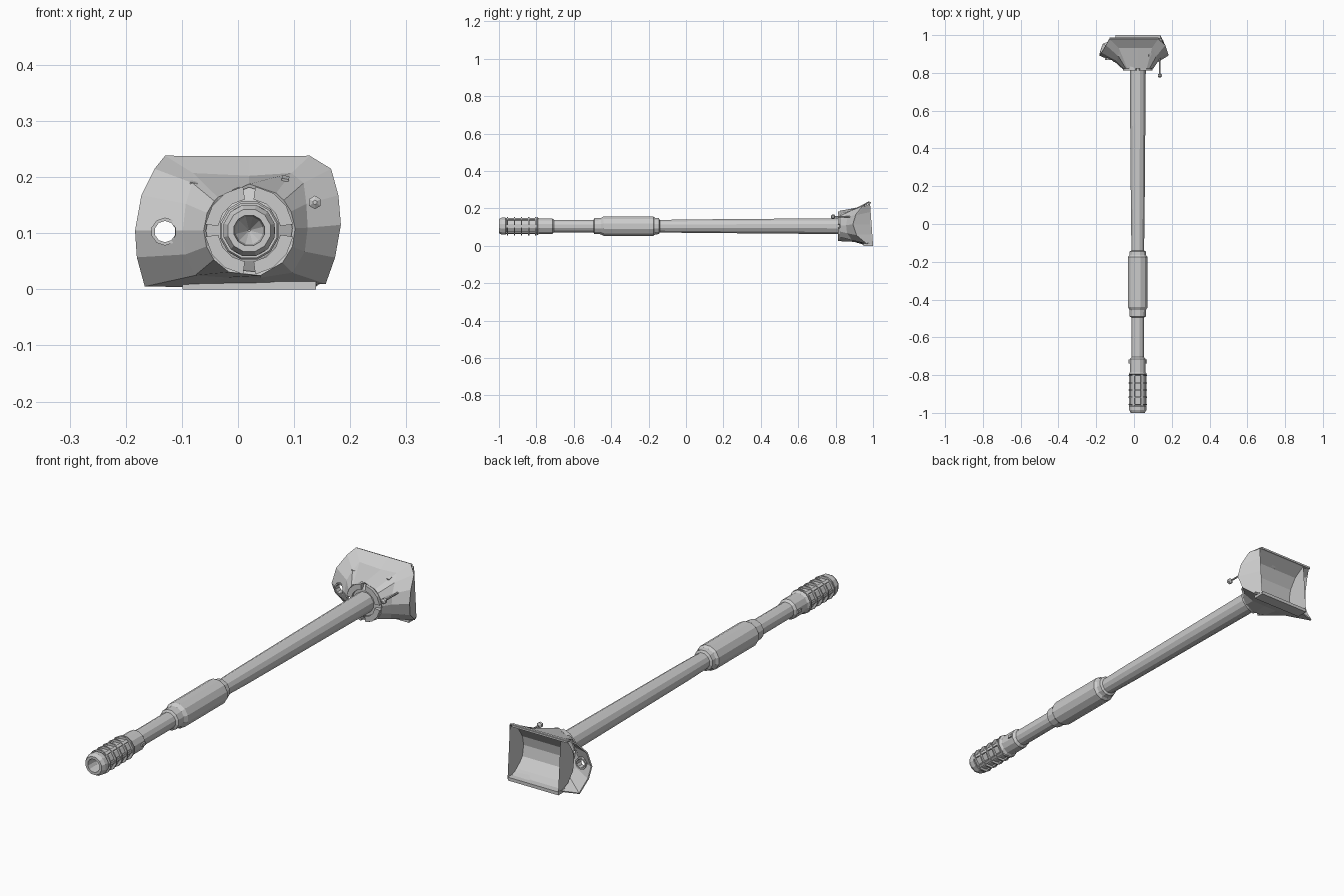
import bpy, bmesh, math
from mathutils import Vector

if "Cube" in bpy.data.objects:
    bpy.data.objects.remove(bpy.data.objects["Cube"])

CX, CZ = 0.02, 0.105   # bore axis


def make(name, verts, faces):
    me = bpy.data.meshes.new(name)
    me.from_pydata([tuple(v) for v in verts], [], faces)
    bm = bmesh.new()
    bm.from_mesh(me)
    bmesh.ops.recalc_face_normals(bm, faces=bm.faces)
    bm.to_mesh(me)
    bm.free()
    ob = bpy.data.objects.new(name, me)
    bpy.context.collection.objects.link(ob)
    return ob


def lathe(name, prof, cx=CX, cz=CZ, n=12, closed=False):
    """Revolve (y, radius) points about an axis along y."""
    verts, faces = [], []
    for y, r in prof:
        for i in range(n):
            a = 2 * math.pi * (i + 0.5) / n
            verts.append((cx + r * math.cos(a), y, cz + r * math.sin(a)))
    m = len(prof)
    for k in range(m if closed else m - 1):
        for i in range(n):
            a, b, j = k * n, (k + 1) % m * n, (i + 1) % n
            faces.append((a + i, a + j, b + j, b + i))
    if not closed:
        faces += [tuple(range(n)), tuple(range((m - 1) * n, m * n))]
    return make(name, verts, faces)


def box(name, loc, size, rot=(0, 0, 0)):
    bpy.ops.mesh.primitive_cube_add(size=1, location=loc, rotation=rot)
    ob = bpy.context.object
    ob.name, ob.scale = name, size
    return ob


def apply_mod(ob, kind, **props):
    m = ob.modifiers.new(kind, kind)
    for k, v in props.items():
        setattr(m, k, v)
    bpy.context.view_layer.objects.active = ob
    bpy.ops.object.modifier_apply(modifier=m.name)


# Barrel tube with bore sleeve, from collar to mantlet
lathe("barrel", [(-0.72, 0.034), (-0.15, 0.034), (0.0, 0.037), (0.83, 0.044)])
lathe("fume_extractor", [(-0.495, 0.034), (-0.49, 0.044), (-0.455, 0.045), (-0.44, 0.054),
                         (-0.175, 0.054), (-0.165, 0.046), (-0.145, 0.044), (-0.14, 0.034)])

# Muzzle brake: bored core, collar and fins
lathe("muzzle_core", [(-0.91, 0.002), (-0.95, 0.025), (-1.0, 0.028), (-1.0, 0.039), (-0.985, 0.047),
                      (-0.965, 0.047), (-0.96, 0.041), (-0.8, 0.041), (-0.795, 0.050),
                      (-0.785, 0.043), (-0.715, 0.043), (-0.705, 0.034)])
for i in range(5):
    y = -0.955 + i * 0.038
    lathe("muzzle_fin", [(y - .003, 0.038), (y - .003, 0.051), (y + .003, 0.051), (y + .003, 0.038)],
          closed=True)
for i in range(6):
    a = math.pi * i / 3
    box("muzzle_rib", (CX + .042 * math.cos(a), -0.88, CZ + .042 * math.sin(a)),
        (0.008, 0.165, 0.012), (0, -a, 0))
for s in (-1, 1):
    box("collar_lug", (CX + s * 0.042, -0.728, CZ), (0.012, 0.022, 0.012))

# Mantlet shell: lofted from collar circle through a mid ring to the curved rim
rim = [(-.13, .982, .233), (.02, .982, .233), (.128, .982, .233), (.165, .95, .21),
       (.176, .912, .165), (.18, .897, .115), (.17, .915, .06), (.155, .97, .015),
       (.06, .985, .012), (-.07, .985, .01), (-.165, .955, .01), (-.178, .915, .06),
       (-.181, .897, .105), (-.17, .912, .165), (-.148, .95, .21)]
mid = [(-.08, .935, .202), (.02, .935, .197), (.095, .935, .202), (.115, .89, .185),
       (.118, .868, .15), (.12, .86, .11), (.115, .865, .07), (.095, .89, .035),
       (.04, .90, .027), (-.02, .90, .027), (-.075, .89, .03), (-.09, .868, .065),
       (-.095, .86, .105), (-.09, .868, .15), (-.08, .89, .185)]
front = []
for x, y, z in mid:
    d = Vector((x - CX, 0, z - CZ)).normalized() * 0.077
    front.append((CX + d.x, 0.826, CZ + d.z))
n = len(rim)
faces = [(k * n + i, k * n + (i + 1) % n, (k + 1) * n + (i + 1) % n, (k + 1) * n + i)
         for k in (0, 1) for i in range(n)]
shell = make("mantlet_shell", front + mid + rim, faces)
apply_mod(shell, "SOLIDIFY", thickness=0.006, offset=-1)

# Sight port through the left side
cutter = lathe("port_cutter", [(0.8, 0.02), (1.0, 0.02)], -0.13, 0.103, 10)
apply_mod(shell, "BOOLEAN", object=cutter, operation='DIFFERENCE', solver='EXACT')
bpy.data.objects.remove(cutter)
port = lathe("sight_port_ring", [(0.868, 0.019), (0.868, 0.025), (0.895, 0.025), (0.895, 0.019)],
             -0.13, 0.103, 10, closed=True)

# Right cheek: joins the curved rim to the back edge of the cavity
edge = [(.14, .985, .226), (.14, .985, .18), (.14, .985, .115), (.14, .99, .06), (.14, .998, .006)]
side = [rim[2 + i] for i in (1, 2, 3, 4, 5)]
make("right_cheek", side + edge, [(i, i + 1, i + 6, i + 5) for i in range(4)])

# Curved inner cavity with end walls
arc = [(.984, .228), (.93, .195), (.90, .15), (.892, .11), (.90, .065), (.935, .025), (1.0, .005)]
xs = (-.098, .14)
m = len(arc)
cav = make("mantlet_cavity", [(x, y, z) for x in xs for y, z in arc],
           [(i, i + 1, m + i + 1, m + i) for i in range(m - 1)]
           + [tuple(range(m)), tuple(range(m, 2 * m))])

# Thin lips along the top and bottom of the cavity
box("bottom_lip", (0.02, 0.975, 0.007), (0.238, 0.05, 0.014))
box("top_lip", (0.0, 0.982, 0.230), (0.262, 0.012, 0.008))

# Clamp ring around the barrel root: inner flange and four plates
lathe("barrel_flange", [(0.822, 0.040), (0.822, 0.055), (0.835, 0.08), (0.835, 0.040)], closed=True)
for q in range(4):
    angs = [math.radians(q * 90 + 45 + d) for d in (-37, -12, 12, 37)]
    v = [(CX + r * math.cos(a), y, CZ + r * math.sin(a))
         for y in (0.812, 0.834) for r in (0.056, 0.079) for a in angs]
    f = []
    for i in range(3):
        f += [(i, i + 1, i + 5, i + 4), (8 + i, 9 + i, 13 + i, 12 + i),
              (i, i + 1, i + 9, i + 8), (4 + i, 5 + i, 13 + i, 12 + i)]
    f += [(0, 4, 12, 8), (3, 7, 15, 11)]
    make("clamp_plate", v, f)

# Small pin with hex head, and lifting lugs
lathe("pin_rod", [(0.79, 0.004), (0.885, 0.004)], 0.137, 0.155, 6)
lathe("pin_head", [(0.775, 0.004), (0.78, 0.012), (0.792, 0.012), (0.797, 0.004)], 0.137, 0.155, 6)
for x, z in ((-0.079, 0.188), (0.084, 0.195)):
    box("lifting_lug", (x, 0.897, z), (0.013, 0.02, 0.01), (0.3, 0.2, 0))
